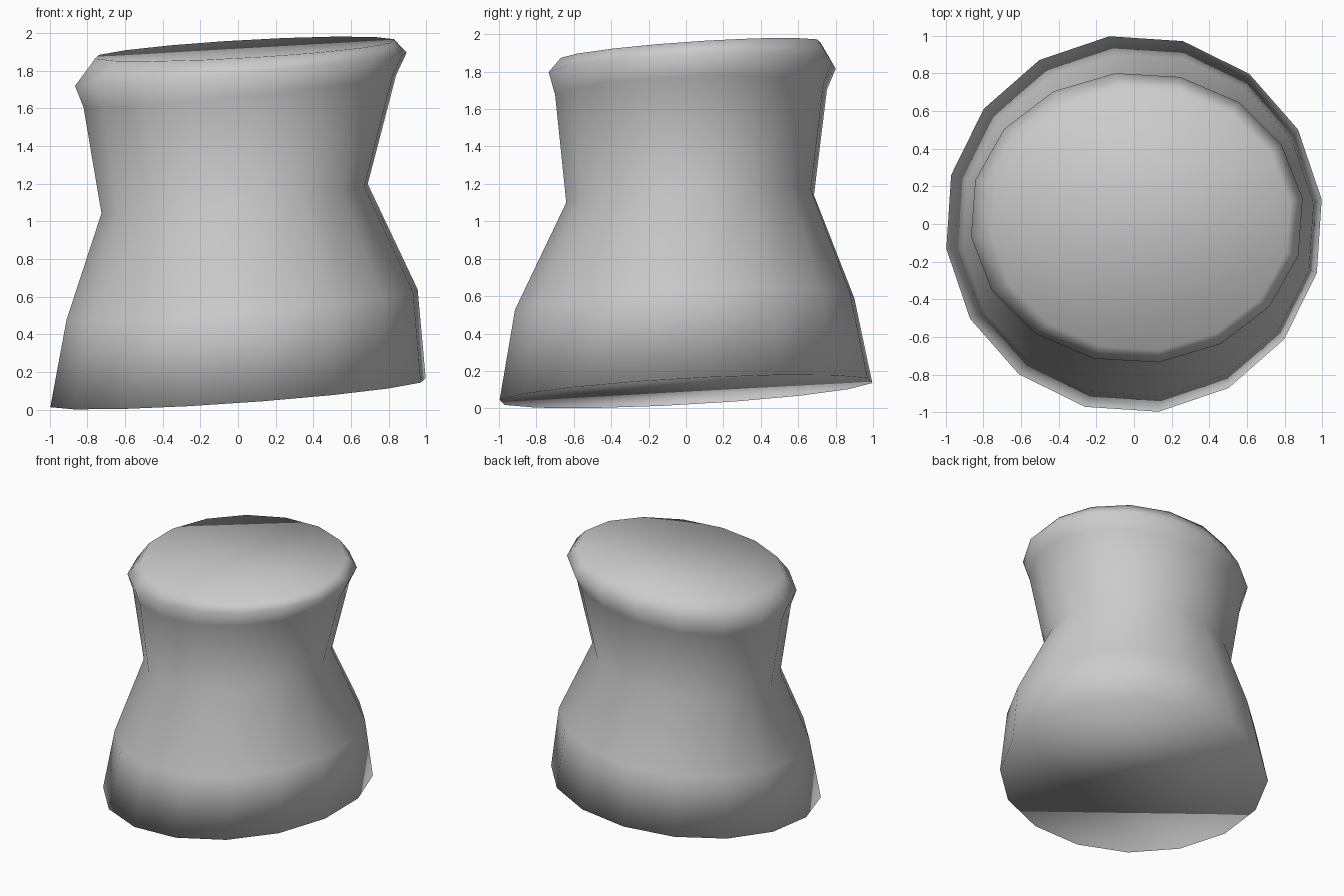
import bpy, bmesh
from math import cos, sin, radians, tau

if "Cube" in bpy.data.objects:
    bpy.data.objects.remove(bpy.data.objects["Cube"])

SIDES = 16
# Tilted rings, bottom to top: centre x, y, z, radius x, y, slope along x, y
RINGS = [
    (0.0, 0.0, 0.09, 1.005, 1.005, 0.07, 0.055),          # base
    (0.022, -0.007, 0.558, 0.94, 0.915, 0.08, 0.044),     # shoulder
    (-0.018, 0.022, 1.12, 0.713, 0.668, 0.105, 0.045),    # neck
    (0.01, 0.027, 1.69, 0.837, 0.733, 0.10, 0.035),       # under the lip
    (0.015, 0.033, 1.807, 0.888, 0.774, 0.097, 0.026),    # lip
    (0.035, 0.025, 1.915, 0.80, 0.70, 0.057, 0.068),      # top rim
]

bm = bmesh.new()


def add_ring(cx, cy, cz, rx, ry, sx, sy):
    verts = []
    for i in range(SIDES):
        a = radians(7.5) + tau * i / SIDES
        dx, dy = rx * cos(a), ry * sin(a)
        verts.append(bm.verts.new((cx + dx, cy + dy, cz + sx * dx + sy * dy)))
    return verts


# Waisted body lofted through the rings
rings = [add_ring(*r) for r in RINGS]
for low, high in zip(rings, rings[1:]):
    for i in range(SIDES):
        j = (i + 1) % SIDES
        bm.faces.new((low[i], low[j], high[j], high[i]))

# Flat caps
bm.faces.new(list(reversed(rings[0])))
bm.faces.new(rings[-1])

# Smooth shading throughout
for f in bm.faces:
    f.smooth = True

mesh = bpy.data.meshes.new("waisted_body")
bm.to_mesh(mesh)
bm.free()
bpy.context.collection.objects.link(bpy.data.objects.new("waisted_body", mesh))
